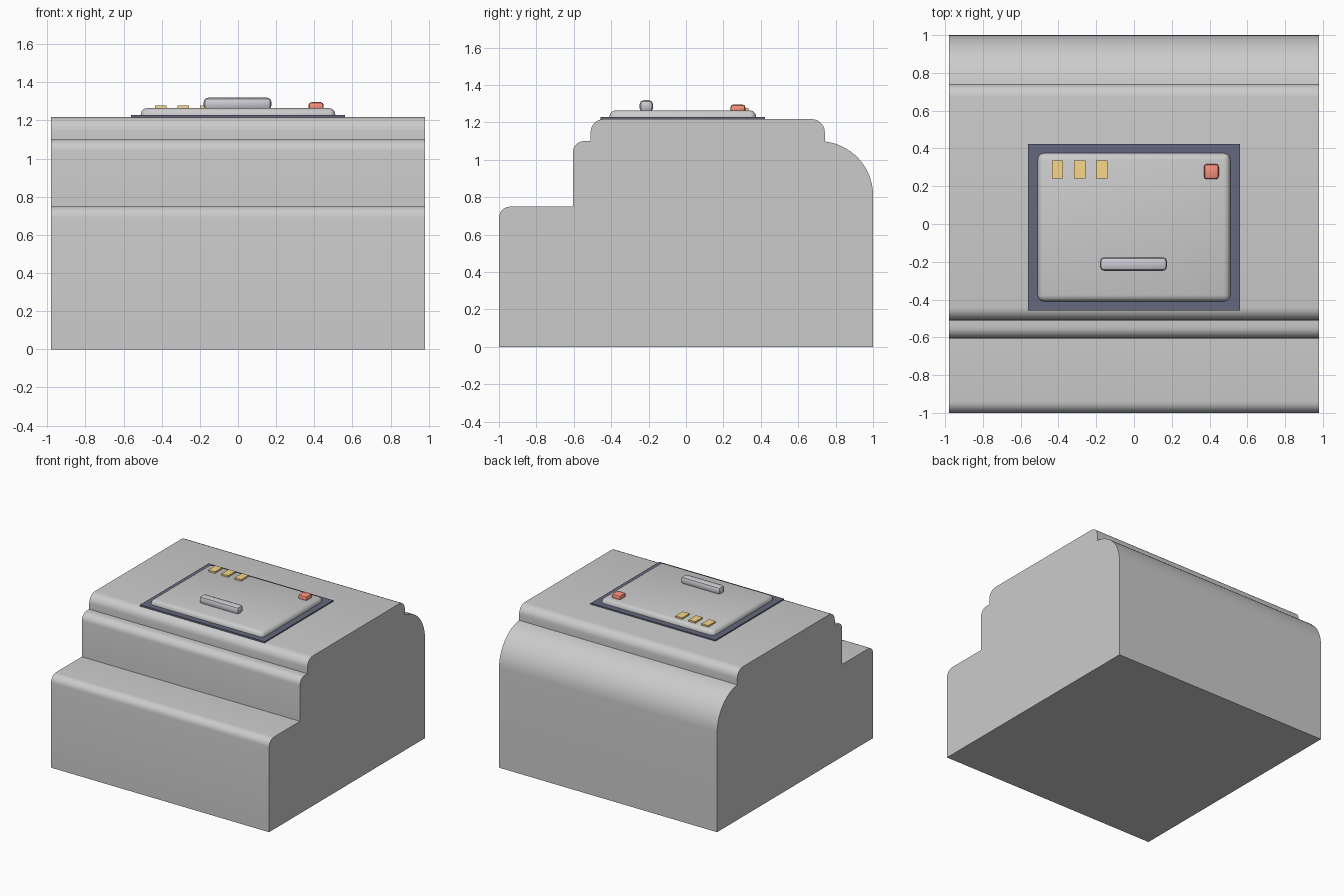
import bpy, bmesh, math

if "Cube" in bpy.data.objects:
    bpy.data.objects.remove(bpy.data.objects["Cube"])


def finish(obj, color=None):
    bpy.ops.object.select_all(action='DESELECT')
    obj.select_set(True)
    bpy.context.view_layer.objects.active = obj
    bpy.ops.object.shade_smooth_by_angle(angle=math.radians(35))
    if color:
        mat = bpy.data.materials.new(obj.name + "_colour")
        mat.diffuse_color = (*color, 1)
        mat.use_nodes = True
        mat.node_tree.nodes["Principled BSDF"].inputs["Base Color"].default_value = mat.diffuse_color
        obj.data.materials.append(mat)


def box(name, lo, hi, bevel=0, segments=2, color=None):
    bm = bmesh.new()
    bmesh.ops.create_cube(bm, size=1)
    for v in bm.verts:
        for i in range(3):
            v.co[i] = lo[i] if v.co[i] < 0 else hi[i]
    if bevel:
        bmesh.ops.bevel(bm, geom=bm.edges[:], offset=bevel, segments=segments,
                        profile=0.5, affect='EDGES')
    me = bpy.data.meshes.new(name)
    bm.to_mesh(me)
    bm.free()
    obj = bpy.data.objects.new(name, me)
    bpy.context.collection.objects.link(obj)
    finish(obj, color)
    return obj


def arc(cy, cz, r, start, end, n=6):
    return [(cy + r * math.cos(math.radians(start + (end - start) * i / n)),
             cz + r * math.sin(math.radians(start + (end - start) * i / n)))
            for i in range(n + 1)]


# Stepped body: side profile extruded across the width
profile = [(-1, 0)]
profile += arc(-0.94, 0.69, 0.06, 180, 90)
profile += [(-0.605, 0.75)]
profile += arc(-0.545, 1.04, 0.06, 180, 90)
profile += [(-0.51, 1.10)]
profile += arc(-0.44, 1.148, 0.07, 180, 90)
profile += arc(0.672, 1.148, 0.07, 90, 0)
profile += arc(0.71, 0.81, 0.29, 83.7, 0, 14)
profile += [(1, 0)]

bm = bmesh.new()
face = bm.faces.new([bm.verts.new((-0.98, y, z)) for y, z in profile])
ext = bmesh.ops.extrude_face_region(bm, geom=[face])
for v in ext["geom"]:
    if isinstance(v, bmesh.types.BMVert):
        v.co.x = 0.98
bmesh.ops.recalc_face_normals(bm, faces=bm.faces[:])
me = bpy.data.meshes.new("stepped_body")
bm.to_mesh(me)
bm.free()
body = bpy.data.objects.new("stepped_body", me)
bpy.context.collection.objects.link(body)
finish(body)

# Dark surround and raised hatch
box("hatch_surround", (-0.56, -0.457, 1.205), (0.56, 0.423, 1.228),
    color=(0.13, 0.14, 0.21))
box("hatch_panel", (-0.51, -0.41, 1.19), (0.51, 0.375, 1.265), 0.034, 3)

# Grab handle
box("hatch_handle", (-0.18, -0.248, 1.255), (0.175, -0.176, 1.319), 0.022, 2,
    color=(0.6, 0.6, 0.65))

# Indicator lights and button
for i in range(3):
    x = -0.405 + 0.1175 * i
    box(f"indicator_light_{i + 1}", (x - 0.03, 0.24, 1.25), (x + 0.03, 0.335, 1.278),
        color=(0.95, 0.68, 0.25))
box("red_button", (0.37, 0.237, 1.25), (0.449, 0.318, 1.296), 0.016, 2,
    color=(0.95, 0.28, 0.2))
